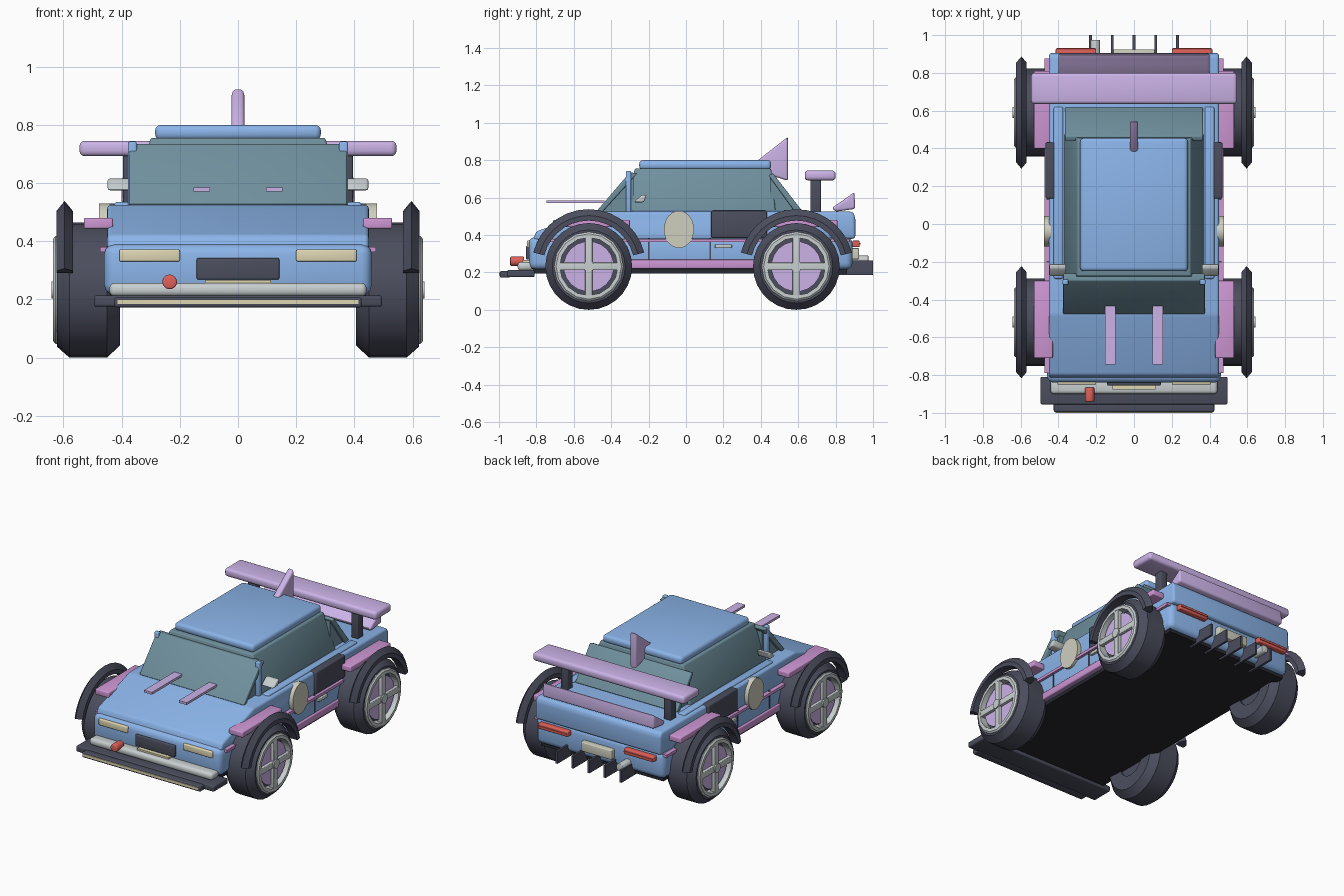
import bpy, bmesh, math

if "Cube" in bpy.data.objects:
    bpy.data.objects.remove(bpy.data.objects["Cube"])

COL = dict(blue=(.26, .46, .82), purple=(.60, .45, .80), pink=(.62, .31, .66),
           dark=(.07, .075, .11), black=(.02, .02, .03), glass=(.16, .28, .34),
           light=(.58, .62, .63), cream=(.74, .68, .45), red=(.75, .12, .10),
           ivory=(.62, .62, .52))
MATS = {}
for n, c in COL.items():
    MATS[n] = bpy.data.materials.new(n + "_paint")
    MATS[n].diffuse_color = (*c, 1)


def finish(bm, name, col, bevel=0):
    bmesh.ops.recalc_face_normals(bm, faces=bm.faces)
    if bevel:
        bmesh.ops.bevel(bm, geom=bm.edges[:], offset=bevel, segments=3,
                        profile=.5, affect='EDGES', clamp_overlap=True)
    me = bpy.data.meshes.new(name)
    bm.to_mesh(me)
    bm.free()
    me.materials.append(MATS[col])
    ob = bpy.data.objects.new(name, me)
    bpy.context.collection.objects.link(ob)
    return ob


def loft(name, rings, col, bevel=0, closed=False):
    """Skin between equal-length point rings; cap the ends unless closed."""
    bm = bmesh.new()
    vs = [[bm.verts.new(p) for p in r] for r in rings]
    n = len(vs[0])
    pairs = list(zip(vs, vs[1:])) + ([(vs[-1], vs[0])] if closed else [])
    for a, b in pairs:
        for i in range(n):
            bm.faces.new((a[i], a[(i + 1) % n], b[(i + 1) % n], b[i]))
    if not closed:
        bm.faces.new(vs[0])
        bm.faces.new(vs[-1])
    return finish(bm, name, col, bevel)


def prism(name, x, prof, col, bevel=0, mirror=False):
    """Side profile (y, z) extruded over an x range."""
    for s in (1, -1) if mirror else (1,):
        loft(name, [[(s * xx, y, z) for y, z in prof] for xx in x], col, bevel)


def box(name, x, y, z, col, bevel=0, mirror=False):
    prism(name, x, [(y[0], z[0]), (y[1], z[0]), (y[1], z[1]), (y[0], z[1])], col, bevel, mirror)


def circle(cy, cz, ry, rz, n):
    return [(cy + ry * math.cos(2 * math.pi * (i + .5) / n),
             cz + rz * math.sin(2 * math.pi * (i + .5) / n)) for i in range(n)]


def rod(name, x, y, z, r, col, bevel=0):
    c = circle(x, z, r, r, 12)
    loft(name, [[(a, yy, b) for a, b in c] for yy in y], col, bevel)


# body shell
box("lower_body", (-.46, .46), (-.84, .89), (.215, .39), "blue", .035)
prism("upper_body", (-.45, .45), [(-.82, .37), (-.80, .42), (-.48, .525), (.89, .525),
                                  (.905, .50), (.905, .38)], "blue", .022)
box("floor_pan", (-.44, .44), (-.82, .86), (.195, .225), "black")

# cabin
def rect(x, y0, y1, z):
    return [(-x, y0, z), (x, y0, z), (x, y1, z), (-x, y1, z)]

loft("cabin_glass", [rect(.37, -.31, .48, .515), rect(.30, -.275, .455, .755)], "glass", .008)
prism("windscreen", (-.375, .375), [(-.48, .525), (-.45, .52), (-.26, .73), (-.30, .735)], "glass", .006)
prism("windscreen_fill", (-.35, .35), [(-.46, .52), (-.28, .52), (-.28, .725)], "glass")
prism("rear_window", (-.365, .365), [(.62, .53), (.585, .52), (.44, .72), (.465, .73)], "glass", .006)
prism("rear_window_fill", (-.345, .345), [(.60, .52), (.45, .52), (.45, .715)], "glass")
box("cabin_sill", (.375, .425), (-.29, .62), (.50, .535), "blue", .01, True)
box("roof", (-.285, .285), (-.25, .455), (.748, .80), "blue", .02)
box("front_pillar", (.348, .378), (-.322, -.294), (.51, .742), "blue", .006, True)
prism("roof_fin", (-.022, .022), [(.365, .785), (.545, .925), (.545, .69), (.45, .72)], "purple", .012)
prism("side_mirror", (.36, .448), [(-.28, .575), (-.225, .575), (-.21, .615), (-.235, .615)],
      "light", .008, True)
box("hood_strip", (.097, .153), (-.745, -.435), (.57, .585), "purple", 0, True)

# rear wing and tail
box("rear_wing", (-.545, .545), (.635, .80), (.692, .745), "purple", .018)
box("wing_post", (.345, .395), (.665, .722), (.51, .70), "dark", .006, True)
prism("duck_tail", (-.40, .40), [(.78, .545), (.86, .60), (.90, .63), (.905, .54), (.80, .525)],
      "purple", .012)
box("tail_lamp", (.20, .415), (.89, .928), (.335, .37), "red", .006, True)
box("tail_lamp_rib", (.205, .41), (.92, .933), (.35, .357), "red", 0, True)
box("rear_plate", (-.11, .11), (.88, .925), (.27, .33), "ivory", .005)
for i in range(5):
    box("diffuser_fin", (.115 * (i - 2) - .007, .115 * (i - 2) + .007), (.80, 1.0), (.185, .265), "dark")
rod("exhaust_pipe", -.205, (.84, .975), .265, .026, "light", .004)

# front end
box("headlamp", (.20, .408), (-.85, -.815), (.33, .372), "cream", .006, True)
box("grille", (-.142, .142), (-.855, -.81), (.268, .342), "dark", .006)
box("grille_strip", (-.113, .113), (-.875, -.84), (.25, .267), "cream")
box("front_bumper", (-.442, .442), (-.90, -.82), (.21, .256), "light", .018)
box("splitter", (-.495, .495), (-.955, -.81), (.175, .213), "dark", .008)
box("splitter_lip", (-.425, .425), (-.995, -.94), (.172, .207), "dark", .008)
box("splitter_strip", (-.415, .415), (-1.0, -.98), (.184, .199), "cream")
rod("tow_hook", -.235, (-.94, -.865), .26, .026, "red", .009)

# side details
box("side_skirt", (.42, .472), (-.30, .37), (.22, .268), "pink", .008, True)
box("side_stripe", (.44, .475), (-.79, .875), (.362, .38), "pink", 0, True)
box("side_intake", (.405, .468), (.135, .433), (.385, .53), "dark", .008, True)
box("door_handle", (.45, .475), (.155, .245), (.33, .35), "light", .004, True)
for y in (-.20, .13):
    box("door_gap", (.45, .464), (y - .004, y + .004), (.27, .385), "dark", 0, True)
prism("door_roundel", (.44, .477), circle(-.038, .43, .081, .10, 20), "ivory", 0, True)

# wheels, arches and fender tops
WZ = .232
TYRE = [(.41, .10), (.405, .19), (.45, .232), (.58, .232), (.622, .195), (.622, .178), (.58, .165), (.56, .10)]
RING = [(.58, .185), (.628, .185), (.636, .175), (.636, .155), (.58, .155)]
ARCH = [(.568, .245), (.568, .272), (.596, .306), (.624, .272), (.624, .245)]

def spin(name, prof, s, cy, col, a0=0, a1=360, n=28):
    full = a1 - a0 == 360
    rings = []
    for i in range(n if full else n + 1):
        a = math.radians(a0 + (a1 - a0) * i / n)
        rings.append([(s * x, cy + r * math.cos(a), WZ + r * math.sin(a)) for x, r in prof])
    loft(name, rings, col, closed=full)

for cy in (-.52, .59):
    for s in (1, -1):
        spin("tyre", TYRE, s, cy, "dark")
        spin("rim_ring", RING, s, cy, "light", n=16)
        spin("wheel_arch", ARCH, s, cy, "dark", 14, 166, 14)
    prism("wheel_back", (.42, .585), circle(cy, WZ, .17, .17, 20), "dark", 0, True)
    prism("wheel_disc", (.56, .615), circle(cy, WZ, .135, .135, 20), "purple", 0, True)
    box("spoke_upright", (.60, .635), (cy - .02, cy + .02), (WZ - .165, WZ + .165), "light", .004, True)
    box("spoke_level", (.60, .634), (cy - .165, cy + .165), (WZ - .02, WZ + .02), "light", .004, True)
    prism("hub_cap", (.60, .642), circle(cy, WZ, .03, .03, 12), "light", 0, True)
    box("fender_top", (.43, .53), (cy - .19, cy + .22), (.443, .48), "pink", .006, True)

# smooth shading with sharp edges kept
bpy.ops.object.select_all(action='SELECT')
bpy.context.view_layer.objects.active = bpy.context.selected_objects[0]
bpy.ops.object.shade_smooth_by_angle(angle=math.radians(32))

for m in bpy.data.materials:
    if m.users and not m.is_grease_pencil:
        m.use_nodes = True
        m.node_tree.nodes["Principled BSDF"].inputs["Base Color"].default_value = m.diffuse_color
